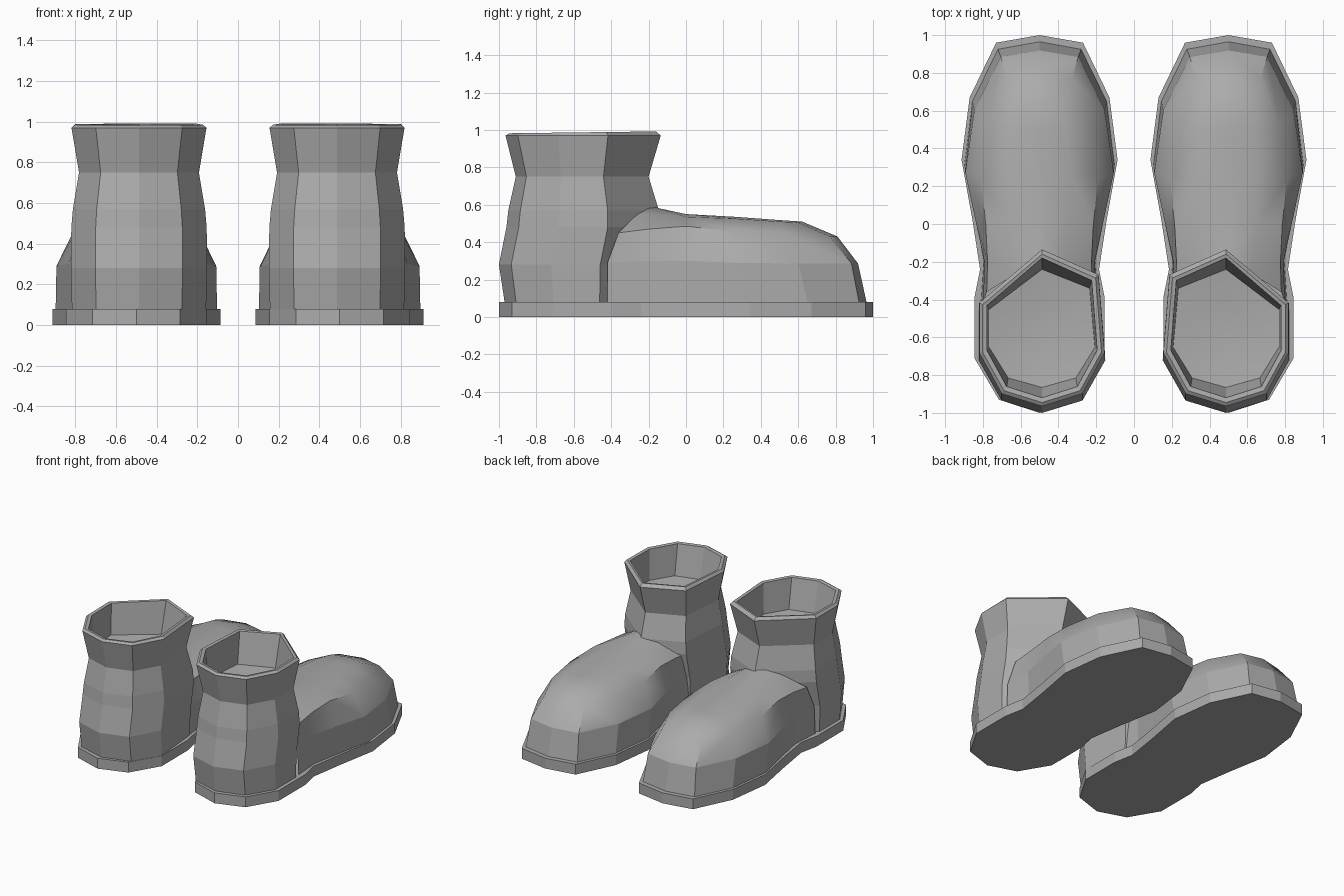
import bpy, bmesh, math

if "Cube" in bpy.data.objects:
    bpy.data.objects.remove(bpy.data.objects["Cube"])

CX = 0.5  # centre line of the right boot; the left one is mirrored

grey = bpy.data.materials.new("dark_grey")
grey.diffuse_color = (.41, .41, .41, 1)
grey.use_nodes = True
grey.node_tree.nodes["Principled BSDF"].inputs["Base Color"].default_value = grey.diffuse_color


def closed(half):
    """Half outline (first and last on the centre line) -> closed outline."""
    return half + [(-p[0],) + tuple(p[1:]) for p in half[-2:0:-1]]


def opened(half):
    """Half outline starting on the centre line -> open outline, left to right."""
    return [(-p[0],) + tuple(p[1:]) for p in half[:0:-1]] + half


def loft(name, rings, cyclic, cap_first=False, cap_last=False, smooth_above=9):
    """Skin the rings; bands from index smooth_above upwards are shaded smooth."""
    bm = bmesh.new()
    rows = [[bm.verts.new((CX + x, y, z)) for x, y, z in r] for r in rings]
    for k, (a, b) in enumerate(zip(rows, rows[1:])):
        n = len(a)
        for i in range(n if cyclic else n - 1):
            j = (i + 1) % n
            bm.faces.new((a[i], a[j], b[j], b[i])).smooth = k >= smooth_above
    if cap_first:
        bm.faces.new(rows[0])
    if cap_last:
        bm.faces.new(rows[-1]).smooth = smooth_above < 9
    bmesh.ops.remove_doubles(bm, verts=bm.verts[:], dist=0.0005)
    bmesh.ops.recalc_face_normals(bm, faces=bm.faces[:])
    # keep hard creases, and a hard line between flat and smooth faces
    for e in bm.edges:
        if len(e.link_faces) == 2:
            f, g = e.link_faces
            e.smooth = f.smooth == g.smooth and e.calc_face_angle(0) < math.radians(42)
    me = bpy.data.meshes.new(name)
    bm.to_mesh(me)
    bm.free()
    # open shells: make sure the outside faces out
    if sum(p.normal.z * p.area for p in me.polygons) < -0.01:
        me.flip_normals()
    me.materials.append(grey)
    ob = bpy.data.objects.new(name, me)
    bpy.context.collection.objects.link(ob)
    ob.modifiers.new("pair", 'MIRROR')
    return ob


# Sole: flat slab with a narrow waist
sole = closed([(0, 1.0), (.23, .96), (.37, .67), (.413, .34), (.355, .02), (.315, -.24),
               (.345, -.39), (.345, -.71), (.215, -.93), (0, -1.0)])
loft("sole", [[(x, y, z) for x, y in sole] for z in (0, .08)], True, True, True)

# Foot: stacked outlines from the sole edge up to the instep ridge
foot = [
    [(0, .965, .08), (.22, .925, .08), (.355, .65, .08), (.397, .31, .08), (.335, .02, .08), (.295, -.2, .08), (.31, -.42, .08)],
    [(0, .92, .285), (.205, .885, .285), (.345, .6, .285), (.393, .27, .29), (.335, 0, .30), (.29, -.21, .30), (.30, -.42, .29)],
    [(0, .81, .43), (.17, .77, .43), (.27, .53, .45), (.31, .24, .46), (.285, 0, .485), (.275, -.2, .47), (.28, -.36, .45)],
    [(0, .62, .51), (.12, .6, .505), (.15, .5, .51), (.16, .27, .525), (.15, 0, .535), (.13, -.17, .55), (.12, -.26, .55)],
    [(0, .62, .51), (0, .62, .51), (0, .5, .518), (0, .27, .535), (0, 0, .55), (0, -.14, .58), (0, -.22, .6)],
]
loft("foot_upper", [opened(h) for h in foot], False, smooth_above=1)


# Shaft: eight-sided tube, flared at the rim, lined inside down to the neck
def octagon(w, back, front, z, lift=0.0):
    d = front - back
    pts = [(0, 0), (.64, .08), (1, .34), (1, .66), (0, 1),
           (-.9, .84), (-1, .34), (-.64, .08)]  # inner side bulges further forward
    return [(x * w - .013, back + t * d, z + lift * t) for x, t in pts]


loft("shaft", [
    octagon(.33, -.97, -.20, .08),
    octagon(.335, -1.0, -.18, .28),
    octagon(.333, -.96, -.14, .48),
    octagon(.325, -.95, -.145, .57),
    octagon(.295, -.91, -.20, .75),
    octagon(.332, -.965, -.135, .97),
    octagon(.315, -.945, -.16, .982, .01),
    octagon(.292, -.92, -.18, .978, .01),
    octagon(.28, -.865, -.24, .75),
    octagon(.14, -.71, -.40, .73),
], True, cap_last=True, smooth_above=8)
